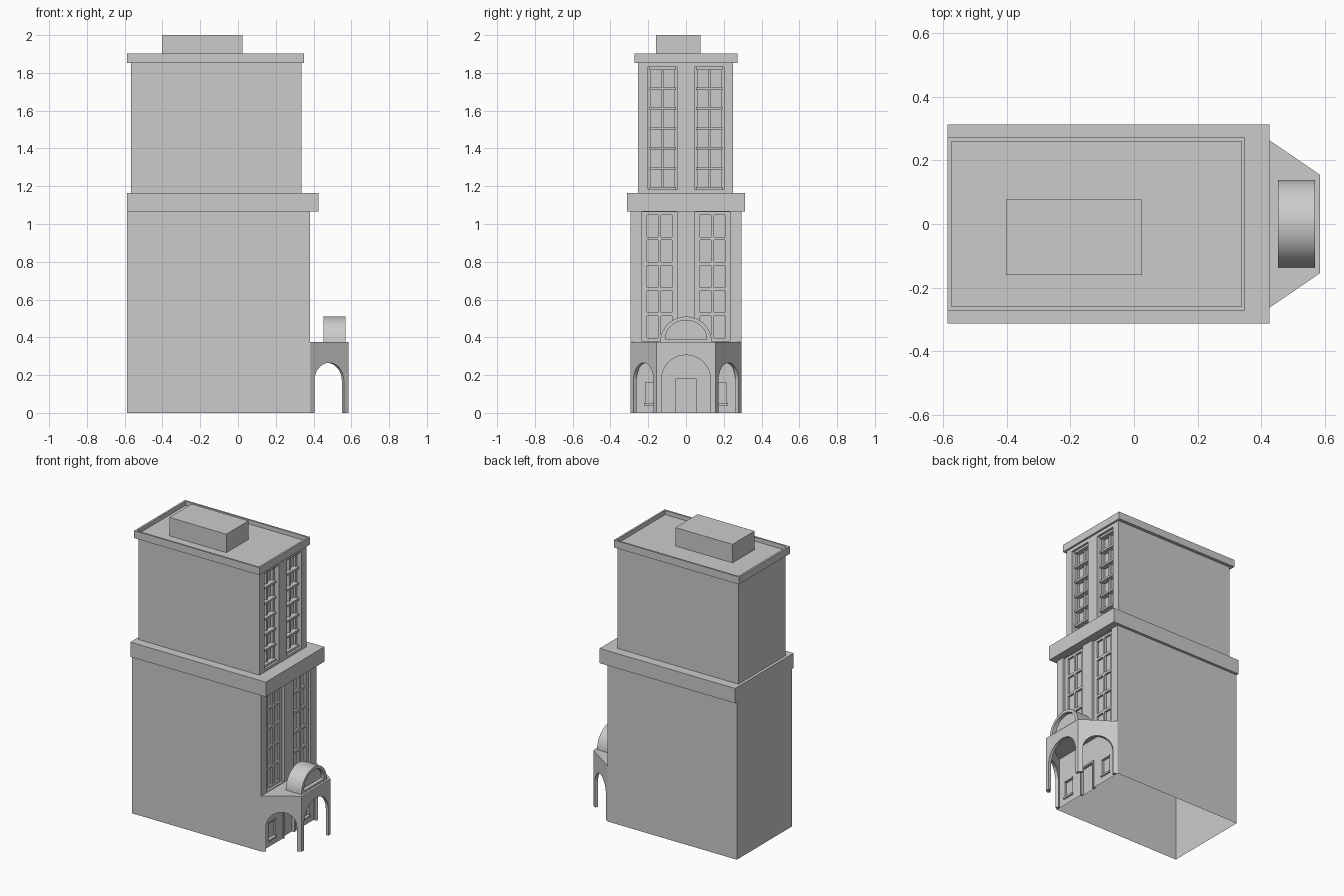
import bpy, bmesh
from math import pi, cos, sin
from mathutils import Vector

cube = bpy.data.objects.get("Cube")
if cube:
    bpy.data.objects.remove(cube, do_unlink=True)

stone = bpy.data.materials.new("grey_stone")
stone.use_nodes = True
GREY = (0.6, 0.6, 0.6, 1)
stone.diffuse_color = GREY
stone.node_tree.nodes["Principled BSDF"].inputs["Base Color"].default_value = GREY

X, Y, Z = Vector((1, 0, 0)), Vector((0, 1, 0)), Vector((0, 0, 1))


def prism(name, outline, origin, u, v, sweep):
    """Outline in the u, v plane, extruded along the sweep vector."""
    bm = bmesh.new()
    face = bm.faces.new([bm.verts.new(origin + u * a + v * b) for a, b in outline])
    ext = bmesh.ops.extrude_face_region(bm, geom=[face])["geom"]
    moved = [e for e in ext if isinstance(e, bmesh.types.BMVert)]
    bmesh.ops.translate(bm, verts=moved, vec=sweep)
    bmesh.ops.recalc_face_normals(bm, faces=bm.faces)
    mesh = bpy.data.meshes.new(name)
    bm.to_mesh(mesh)
    bm.free()
    mesh.materials.append(stone)
    obj = bpy.data.objects.new(name, mesh)
    bpy.context.collection.objects.link(obj)
    return obj


def box(name, x0, x1, y0, y1, z0, z1):
    base = [(x0, y0), (x1, y0), (x1, y1), (x0, y1)]
    return prism(name, base, Z * z0, X, Y, Z * (z1 - z0))


def cut(obj, cutters):
    """Subtract the cutters from obj, then remove them."""
    for c in cutters:
        mod = obj.modifiers.new("cut", "BOOLEAN")
        mod.operation, mod.solver, mod.object = "DIFFERENCE", "EXACT", c
    graph = bpy.context.evaluated_depsgraph_get()
    mesh = bpy.data.meshes.new_from_object(obj.evaluated_get(graph))
    obj.modifiers.clear()
    obj.data = mesh
    for c in cutters:
        bpy.data.objects.remove(c, do_unlink=True)


def arch(half, spring, n=24):
    """Round-headed opening reaching below the ground."""
    head = [(half * cos(pi * i / n), spring + half * sin(pi * i / n)) for i in range(n + 1)]
    return [(half, -0.05)] + head + [(-half, -0.05)]


def span(side, a, b):
    return sorted((side * a, side * b))


def lattice(name, x0, x1, xbar, y0, y1, z0, z1, rows, edge, bar):
    """Two-column window grid; crossbars reach out to xbar."""
    box(name + "_left_stile", x0, x1, y0, y0 + edge, z0, z1)
    box(name + "_right_stile", x0, x1, y1 - edge, y1, z0, z1)
    mid = (y0 + y1) / 2
    box(name + "_mullion", x0, x1, mid - bar / 2, mid + bar / 2, z0, z1)
    step = (z1 - z0 - bar) / rows
    for i in range(rows + 1):
        z = z0 + i * step
        box(f"{name}_crossbar_{i}", x0, xbar, y0 + edge / 2, y1 - edge / 2, z, z + bar)


SIDES = ((1, "left"), (-1, "right"))

# Main blocks and cornices
lower = box("lower_block", -0.587, 0.38, -0.295, 0.295, 0, 1.065)
upper = box("upper_block", -0.567, 0.337, -0.253, 0.25, 1.165, 1.855)
box("middle_cornice", -0.587, 0.427, -0.313, 0.313, 1.065, 1.165)
roof = box("roof_parapet", -0.587, 0.35, -0.272, 0.272, 1.853, 1.903)
cut(roof, [box("cutter", -0.574, 0.338, -0.26, 0.26, 1.875, 2)])
box("roof_plant_room", -0.402, 0.025, -0.16, 0.077, 1.87, 2)

# Recesses for tall windows, ground windows and door
low_cuts = [box("cutter", 0.367, 0.5, -0.062, 0.062, -0.1, 0.193)]
up_cuts = []
for s, side in SIDES:
    low_cuts.append(box("cutter", 0.35, 0.5, *span(s, 0.048, 0.233), 0.38, 1.064))
    low_cuts.append(box("cutter", 0.367, 0.5, *span(s, 0.145, 0.215), 0.05, 0.162))
    up_cuts.append(box("cutter", 0.287, 0.5, *span(s, 0.045, 0.2), 1.182, 1.83))
cut(lower, low_cuts)
cut(upper, up_cuts)

# The lower block is an open shell underneath
bm = bmesh.new()
bm.from_mesh(lower.data)
ground = [f for f in bm.faces if f.calc_center_median().z < 0.001]
bmesh.ops.delete(bm, geom=ground, context="FACES")
bm.to_mesh(lower.data)
bm.free()

# Window grids and sills
for s, side in SIDES:
    lattice(f"lower_{side}_window", 0.349, 0.364, 0.364, *span(s, 0.048, 0.233),
            0.38, 1.065, 5, 0.026, 0.017)
    lattice(f"upper_{side}_window", 0.286, 0.303, 0.322, *span(s, 0.045, 0.2),
            1.182, 1.83, 6, 0.016, 0.014)
    box(f"ground_{side}_sill", 0.367, 0.39, *span(s, 0.138, 0.222), 0.04, 0.052)
    box(f"ground_{side}_lintel", 0.367, 0.385, *span(s, 0.14, 0.22), 0.16, 0.168)

# Door surround
for s, side in SIDES:
    box(f"door_{side}_jamb", 0.366, 0.386, *span(s, 0.052, 0.064), 0, 0.193)
box("door_head", 0.366, 0.386, -0.064, 0.064, 0.183, 0.195)

# Porch with splayed sides and three arches
plan = [(0.38, -0.295), (0.585, -0.155), (0.585, 0.155), (0.38, 0.295)]
porch = prism("porch", plan, Z * 0, X, Y, Z * 0.375)
hollow = [(0.3, -0.325), (0.566, -0.145), (0.566, 0.145), (0.3, 0.325)]
porch_cuts = [prism("cutter", hollow, Z * -0.1, X, Y, Z * 0.45),
              prism("cutter", arch(0.13, 0.176), X * 0.5, Y, Z, X * 0.2)]
for s, side in SIDES:
    along = Vector((0.205, s * -0.14, 0)).normalized()
    out = Vector((0.14, s * 0.205, 0)).normalized()
    centre = Vector((0.4825, s * 0.225, 0)) - out * 0.05
    porch_cuts.append(prism("cutter", arch(0.094, 0.171), centre, along, Z, out * 0.1))
cut(porch, porch_cuts)

# Half-round lunette above the porch
N = 32
half_disc = [(cos(pi * i / N), sin(pi * i / N)) for i in range(N + 1)]
lunette = prism("lunette", [(0.137 * a, 0.137 * b) for a, b in half_disc],
                Vector((0.453, 0, 0.373)), Y, Z, X * 0.117)
cut(lunette, [prism("cutter", [(0.11 * a, 0.1 * b) for a, b in half_disc],
                    Vector((0.545, 0, 0.39)), Y, Z, X * 0.1)])

# Smooth only the rounded parts
bpy.ops.object.select_all(action="DESELECT")
for obj in (porch, lunette):
    obj.select_set(True)
bpy.context.view_layer.objects.active = porch
bpy.ops.object.shade_smooth_by_angle()
